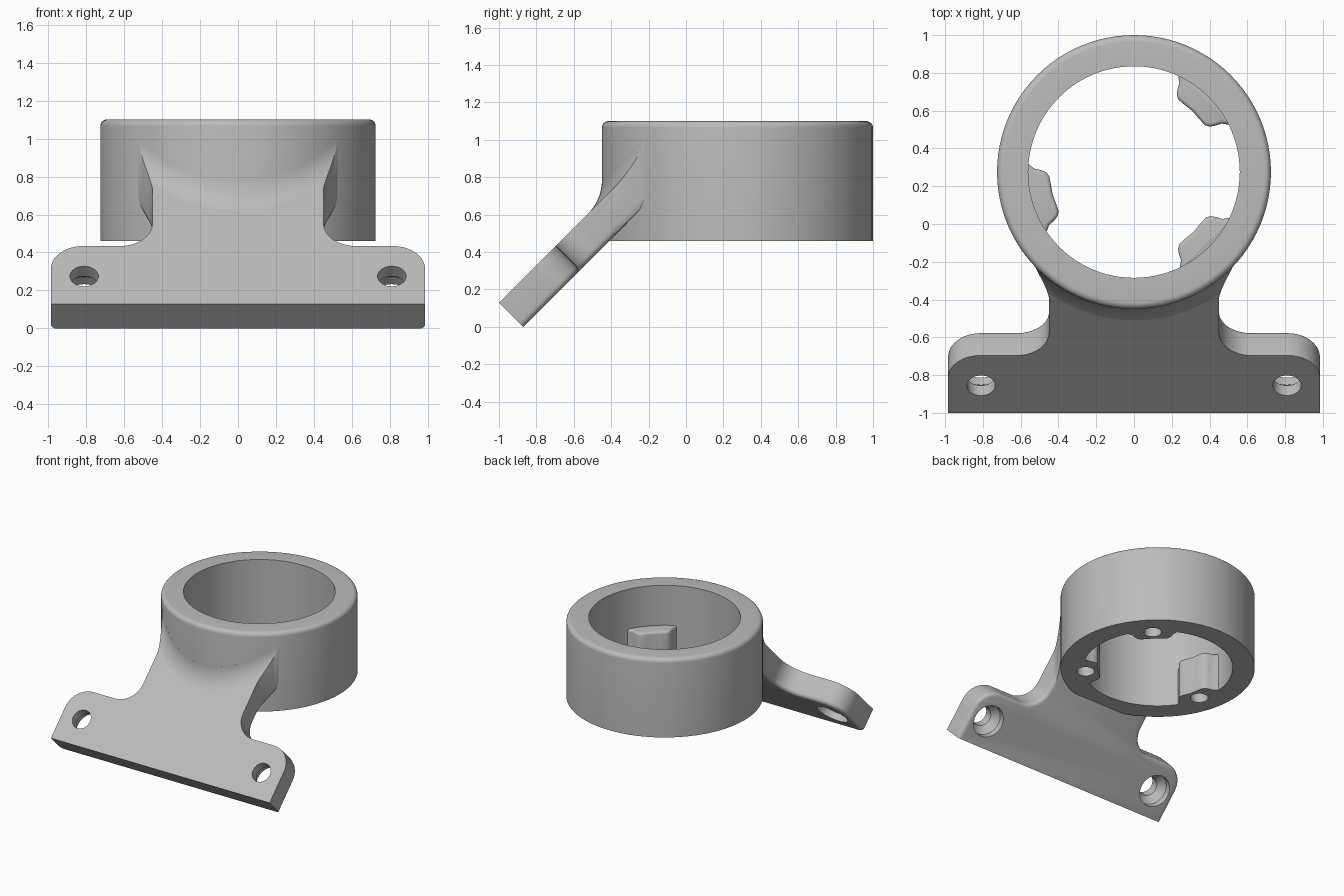
import bpy, bmesh, math
from mathutils import Matrix, Vector

if "Cube" in bpy.data.objects:
    bpy.data.objects.remove(bpy.data.objects["Cube"])

CY, R_OUT, R_IN, Z0, Z1 = 0.275, 0.725, 0.56, 0.46, 1.10   # ring
THICK = 0.184                                              # tilted plate
TILT = Matrix.Translation((0, -1, 0.13)) @ Matrix.Rotation(math.radians(45), 4, 'X')

grey = bpy.data.materials.new("plain_grey")
grey.diffuse_color = (0.5, 0.5, 0.5, 1)
grey.use_nodes = True
grey.node_tree.nodes["Principled BSDF"].inputs["Base Color"].default_value = grey.diffuse_color


def finish(bm, name, matrix=None):
    bmesh.ops.recalc_face_normals(bm, faces=bm.faces)
    if matrix:
        bm.transform(matrix)
    mesh = bpy.data.meshes.new(name)
    bm.to_mesh(mesh)
    bm.free()
    mesh.materials.append(grey)
    ob = bpy.data.objects.new(name, mesh)
    bpy.context.collection.objects.link(ob)
    return ob


def lathe(name, profile, matrix, closed=False, n=96):
    """Revolve (radius, z) points; open profiles are capped at both ends."""
    bm = bmesh.new()
    rows = [[bm.verts.new((r * math.cos(2 * math.pi * i / n), r * math.sin(2 * math.pi * i / n), z))
             for i in range(n)] for r, z in profile]
    pairs = list(zip(rows, rows[1:])) + ([(rows[-1], rows[0])] if closed else [])
    for a, b in pairs:
        for i in range(n):
            j = (i + 1) % n
            bm.faces.new((a[i], a[j], b[j], b[i]))
    if not closed:
        bm.faces.new(rows[0])
        bm.faces.new(rows[-1])
    return finish(bm, name, matrix)


def prism(outline, z_a, z_b, bevel_top, keep=lambda e: True, width=0.03):
    """Extrude an outline from z_a to z_b and round the edges at one end."""
    bm = bmesh.new()
    low = bm.faces.new([bm.verts.new((x, y, z_a)) for x, y in outline])
    bmesh.ops.extrude_face_region(bm, geom=[low], use_keep_orig=True)
    bm.verts.ensure_lookup_table()
    for v in bm.verts[len(outline):]:
        v.co.z = z_b
    z = z_b if bevel_top else z_a
    rim = [e for e in bm.edges if all(abs(v.co.z - z) < 1e-5 for v in e.verts) and keep(e)]
    bmesh.ops.recalc_face_normals(bm, faces=bm.faces)
    bmesh.ops.bevel(bm, geom=rim, offset=width, segments=4, profile=0.5, affect='EDGES')
    return bm


def cut(ob, cutters):
    for c in cutters:
        m = ob.modifiers.new("cut", 'BOOLEAN')
        m.operation, m.solver, m.object = 'DIFFERENCE', 'EXACT', c
        bpy.context.view_layer.objects.active = ob
        bpy.ops.object.modifier_apply(modifier=m.name)


def arc(cx, cy, r, a0, a1, n=10):
    return [(cx + r * math.cos(math.radians(a0 + (a1 - a0) * i / n)),
             cy + r * math.sin(math.radians(a0 + (a1 - a0) * i / n))) for i in range(n + 1)]


# ring with rounded top outer edge
ring_at = Matrix.Translation((0, CY, 0))
rim = arc(R_OUT - 0.035, Z1 - 0.035, 0.035, 0, 90, 6)
ring = lathe("ring", [(R_IN, Z0), (R_OUT, Z0)] + rim + [(R_IN, Z1)], ring_at, closed=True)

# three screw bosses inside the ring
half = [(20, .585), (19, .555), (17, .53), (16.3, .495), (15, .467), (12.5, .45), (7, .445)]
shape = half + [(0, .447)] + [(-a, r) for a, r in reversed(half)] + [(-10, .585), (0, .585), (10, .585)]
bosses, screw_cutters = [], []
for angle in (46, 195, -45):
    pts = [(r * math.cos(math.radians(angle + a)), r * math.sin(math.radians(angle + a))) for a, r in shape]
    bm = prism(pts, Z0, 0.775, True, width=0.02)
    bosses.append(finish(bm, "screw_boss", ring_at))
    pos = Vector((0.54 * math.cos(math.radians(angle)), CY + 0.54 * math.sin(math.radians(angle)), 0))
    screw_cutters.append(lathe("screw_hole_cutter", [(0.066, 0.4), (0.066, 0.70)],
                               Matrix.Translation(pos), n=32))
cut(ring, screw_cutters)
for boss, c in zip(bosses, screw_cutters):
    cut(boss, [c])

# tilted mounting plate: wide foot, filleted into a neck
right = [(0.985, 0)] + arc(0.815, 0.26, 0.17, 0, 90) + arc(0.62, 0.60, 0.17, 270, 180) + [(0.45, 0.985)]
outline = right + [(-x, y) for x, y in reversed(right)]
bm = prism(outline, -THICK, 0, False,
           keep=lambda e: not all(v.co.y < 0.001 or v.co.y > 0.98 for v in e.verts))
plate = finish(bm, "mounting_plate", TILT)
bore = lathe("bore_cutter", [(R_IN + 0.02, 0.1), (R_IN + 0.02, 1.4)], ring_at)
hole_profile = [(0.125, -THICK - 0.05), (0.125, -0.13), (0.075, -0.075), (0.075, 0.05)]
bolts = [lathe("bolt_hole_cutter", hole_profile, TILT @ Matrix.Translation((x, 0.205, 0)), n=40)
         for x in (-0.81, 0.81)]
cut(plate, [bore] + bolts)

# concave blend between the neck and the ring
FR = 0.25
FT = FR * math.tan(math.radians(22.5))
dists = [-0.06] + [0.09 * (i / 14) ** 2 for i in range(15)]
cols = [math.sin(math.pi / 2 * i / 24) for i in range(-24, 25)]
bm = bmesh.new()
top, bottom = [], []
for d in dists:
    dc = max(d, 0)
    w = 0.4495 + 0.075 * max(0, 1 - dc / 0.09) ** 2
    lift = max(0, FT - math.sqrt(FR * FR - (FR - dc) ** 2) + dc) if dc < FT * 0.7071 else 0
    ta, ba = [], []
    for u in cols:
        x = u * w
        y = CY - math.sqrt((R_OUT + d) ** 2 - x * x)
        y_edge = y if d >= 0 else CY - math.sqrt(R_OUT ** 2 - x * x)
        soft = 0.04 * max(0, (abs(u) - 0.94) / 0.06) ** 2
        ta.append(bm.verts.new((x, y, y_edge + 1.129 + lift)))
        ba.append(bm.verts.new((x, y, max(y_edge + 0.872 + soft, Z0 + 0.001))))
    top.append(ta)
    bottom.append(ba)
n = len(cols)
for k in range(len(dists) - 1):
    for i in range(n - 1):
        for g in (top, bottom):
            bm.faces.new((g[k][i], g[k][i + 1], g[k + 1][i + 1], g[k + 1][i]))
    for i in (0, n - 1):
        bm.faces.new((top[k][i], top[k + 1][i], bottom[k + 1][i], bottom[k][i]))
for k in (0, -1):
    for i in range(n - 1):
        bm.faces.new((top[k][i], top[k][i + 1], bottom[k][i + 1], bottom[k][i]))
blend = finish(bm, "neck_blend")

# remove cutters, smooth the curved faces
for c in screw_cutters + bolts + [bore]:
    bpy.data.objects.remove(c)
bpy.ops.object.select_all(action='DESELECT')
for ob in [ring, plate, blend] + bosses:
    ob.select_set(True)
bpy.context.view_layer.objects.active = ring
bpy.ops.object.shade_smooth_by_angle(angle=math.radians(32))
